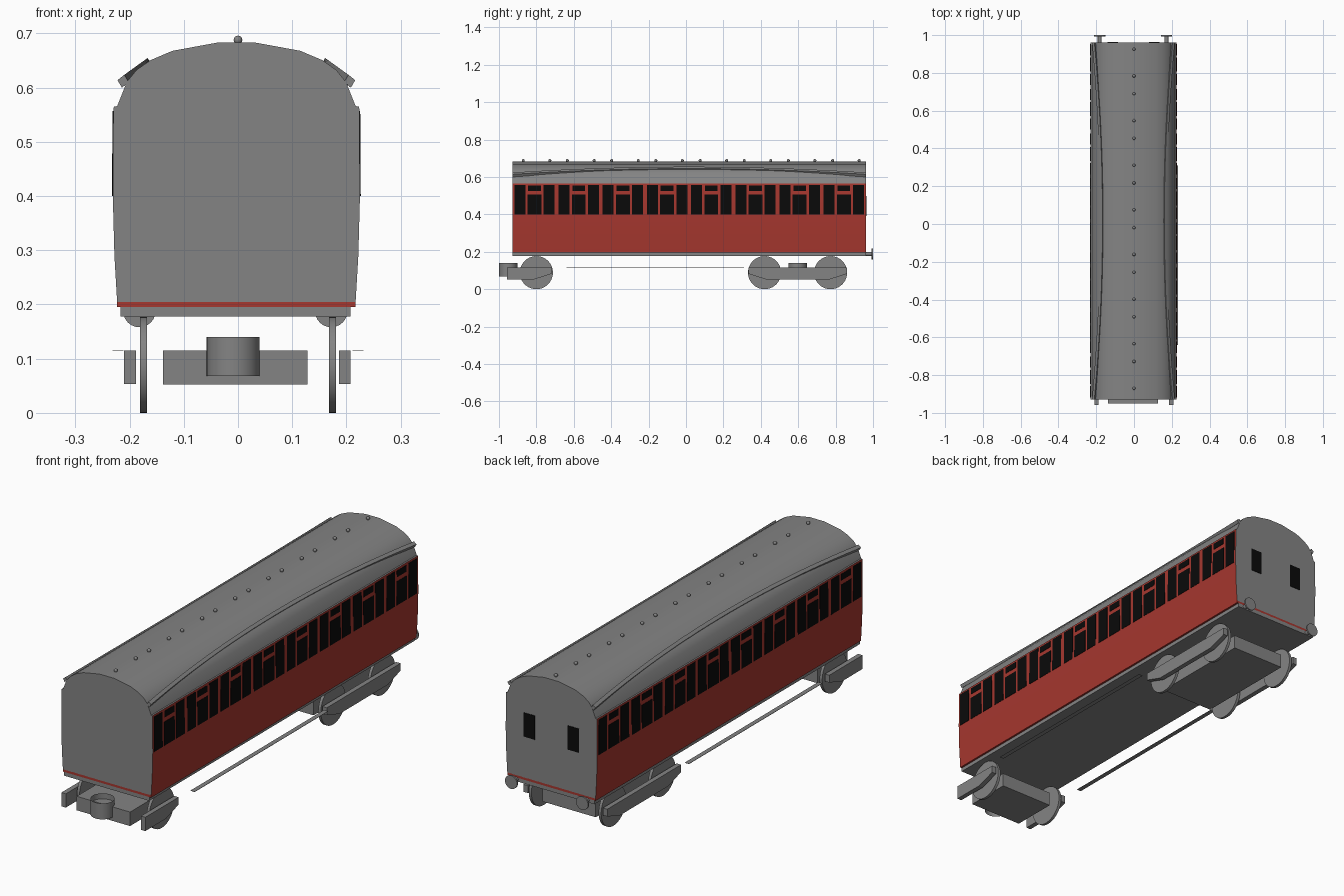
import bpy, bmesh, math
from mathutils import Vector, Matrix

if "Cube" in bpy.data.objects:
    bpy.data.objects.remove(bpy.data.objects["Cube"])


def material(name, rgb):
    m = bpy.data.materials.new(name)
    m.diffuse_color = (*rgb, 1)
    m.use_nodes = True
    m.node_tree.nodes["Principled BSDF"].inputs["Base Color"].default_value = m.diffuse_color
    return m


GREY = material("grey", (0.23, 0.23, 0.23))
RED = material("carriage red", (0.38, 0.038, 0.028))
BLACK = material("window black", (0.003, 0.003, 0.003))
Y0, Y1 = -0.928, 0.962          # body ends
CX = -0.003                     # body centre line


def finish(name, bm, mats, smooth=None, recalc=True):
    if recalc:
        bmesh.ops.recalc_face_normals(bm, faces=bm.faces[:])
    me = bpy.data.meshes.new(name)
    bm.to_mesh(me)
    bm.free()
    for m in mats:
        me.materials.append(m)
    if smooth:
        me.shade_smooth()
        me.set_sharp_from_angle(angle=math.radians(smooth))
    ob = bpy.data.objects.new(name, me)
    bpy.context.collection.objects.link(ob)
    return ob


def add_box(bm, lo, hi):
    lo, hi = Vector(lo), Vector(hi)
    size = hi - lo
    bmesh.ops.create_cube(bm, size=1, matrix=Matrix.Translation((lo + hi) / 2)
                          @ Matrix.Diagonal((*size, 1)))


def box(name, lo, hi, mat):
    bm = bmesh.new()
    add_box(bm, lo, hi)
    return finish(name, bm, [mat])


def add_prism(bm, start, end):
    """Solid between two matching outlines."""
    a = [bm.verts.new(p) for p in start]
    b = [bm.verts.new(p) for p in end]
    n = len(a)
    bm.faces.new(a)
    bm.faces.new(b[::-1])
    for i in range(n):
        bm.faces.new((a[i], b[i], b[(i + 1) % n], a[(i + 1) % n]))


def cylinder(name, centre, r, depth, axis, mat, n=32, caps=True):
    bm = bmesh.new()
    rot = {'x': Matrix.Rotation(math.pi / 2, 4, 'Y'),
           'y': Matrix.Rotation(math.pi / 2, 4, 'X'), 'z': Matrix()}[axis]
    bmesh.ops.create_cone(bm, cap_ends=caps, segments=n, radius1=r, radius2=r, depth=depth,
                          matrix=Matrix.Translation(centre) @ rot)
    return finish(name, bm, [mat], 35)


# Body shell: right half of the cross-section, mirrored and extruded
SIDE = [(0.220, 0.205), (0.225, 0.29), (0.228, 0.40), (0.227, 0.56), (0.226, 0.565)]
ROOF = [(0.220, 0.566), (0.202, 0.611), (0.184, 0.633), (0.158, 0.651),
        (0.118, 0.668), (0.036, 0.683)]
half = SIDE + ROOF
outline = half + [(-x, z) for x, z in reversed(half)]
bm = bmesh.new()
add_prism(bm, [(x + CX, Y0, z) for x, z in outline], [(x + CX, Y1, z) for x, z in outline])
for f in bm.faces:
    f.normal_update()
    if abs(f.normal.y) < 0.5 and f.calc_center_median().z < 0.564 and abs(f.normal.x) > 0.5:
        f.material_index = 1
finish("carriage_body", bm, [GREY, RED], 30)

# Lower red rail and grey underframe
box("lower_rail", (CX - 0.220, Y0, 0.195), (CX + 0.220, Y1, 0.206), RED)
box("underframe", (CX - 0.214, Y0, 0.178), (CX + 0.211, Y1, 0.196), GREY)

# Side windows: eight compartments, each a door light between two windows
bm = bmesh.new()
pitch = (Y1 - Y0) / 8


def pane(s, ya, yb, za, zb):
    def x(z, d):
        return CX + s * (0.228 - 0.001 * (z - 0.40) / 0.16 + d)
    def ring(y):
        return [(x(za, -0.002), y, za), (x(za, 0.0015), y, za),
                (x(zb, 0.0015), y, zb), (x(zb, -0.002), y, zb)]
    add_prism(bm, ring(ya), ring(yb))


for s in (-1, 1):
    for i in range(8):
        c = Y0 + pitch * (i + 0.5)
        pane(s, c - 0.108, c - 0.049, 0.40, 0.557)
        pane(s, c + 0.049, c + 0.108, 0.40, 0.557)
        pane(s, c - 0.037, c + 0.037, 0.40, 0.507)
        pane(s, c - 0.034, c + 0.034, 0.526, 0.555)
finish("side_windows", bm, [BLACK])

# Rear end windows
for s in (-1, 1):
    c = CX + s * 0.11
    box("rear_window", (c - 0.028, Y1 - 0.002, 0.39), (c + 0.028, Y1 + 0.002, 0.498), BLACK)

# Curved rain strips on the roof
for s in (-1, 1):
    bm = bmesh.new()
    along, out = Vector((0.79, 0, -0.62)), Vector((0.5, 0, 0.86))
    rings = []
    for k in range(25):
        t = -1 + k / 12
        p = Vector((0.166 + 0.043 * t * t, (Y0 + Y1) / 2 + t * (Y1 - Y0) / 2,
                    0.643 - 0.031 * t * t))
        ring = [p + along * a * 0.008 + out * b
                for a, b in ((-1, -0.008), (1, -0.008), (1, 0.008), (-1, 0.008))]
        rings.append([bm.verts.new((CX + s * q.x, q.y, q.z)) for q in ring])
    for a, b in zip(rings, rings[1:]):
        for i in range(4):
            bm.faces.new((a[i], a[(i + 1) % 4], b[(i + 1) % 4], b[i]))
    bm.faces.new(rings[0])
    bm.faces.new(rings[-1])
    finish("rain_strip", bm, [GREY], 30)

# Roof vents, two per compartment
bm = bmesh.new()
for i in range(8):
    for off in (0.058, 0.200):
        bmesh.ops.create_uvsphere(bm, u_segments=12, v_segments=8, radius=0.008,
                                  matrix=Matrix.Translation((0, Y0 + pitch * i + off, 0.688)))
finish("roof_vents", bm, [GREY], 60)

# Rear buffers
for x in (-0.182, 0.172):
    cylinder("buffer_shank", (x, 0.976, 0.188), 0.010, 0.034, 'y', GREY, 16)
    cylinder("buffer_head", (x, 0.9965, 0.188), 0.030, 0.007, 'y', GREY, 24)


# Bogies: side frames, bolster box, open pivot ring and wheels
def bogie(name, y_start, y_end, pivot, wheels, cut_front):
    for s in (-1, 1):
        pts = [(y_end, 0.115), (y_end, 0.082), (y_end - 0.09, 0.053)]
        if cut_front:
            pts += [(y_start, 0.053), (y_start, 0.115)]
        else:
            pts += [(y_start + 0.09, 0.053), (y_start, 0.082), (y_start, 0.115)]
        bm = bmesh.new()
        add_prism(bm, [(s * 0.187 - 0.001, y, z) for y, z in pts],
                  [(s * 0.209 - 0.001, y, z) for y, z in pts])
        finish(name + "_side_frame", bm, [GREY])
        for y in wheels:
            cylinder(name + "_wheel", (s * 0.174, y, 0.0885), 0.0885, 0.013, 'x', GREY, 40)
    inset = 0.006 if cut_front else 0.02
    box(name + "_bolster", (-0.138, y_start + inset, 0.052), (0.128, y_end - 0.02, 0.115), GREY)
    cylinder(name + "_pivot", (-0.009, pivot, 0.104), 0.049, 0.072, 'z', GREY, 32, False)


bogie("front_bogie", -0.957, -0.72, -0.951, [-0.80], True)
bogie("rear_bogie", 0.335, 0.86, 0.597, [0.42, 0.773], False)

# Flat footboards along both sides
for s in (-1, 1):
    box("footboard", (min(s * 0.211, s * 0.232), -0.64, 0.114),
        (max(s * 0.211, s * 0.232), 0.31, 0.1155), GREY)
